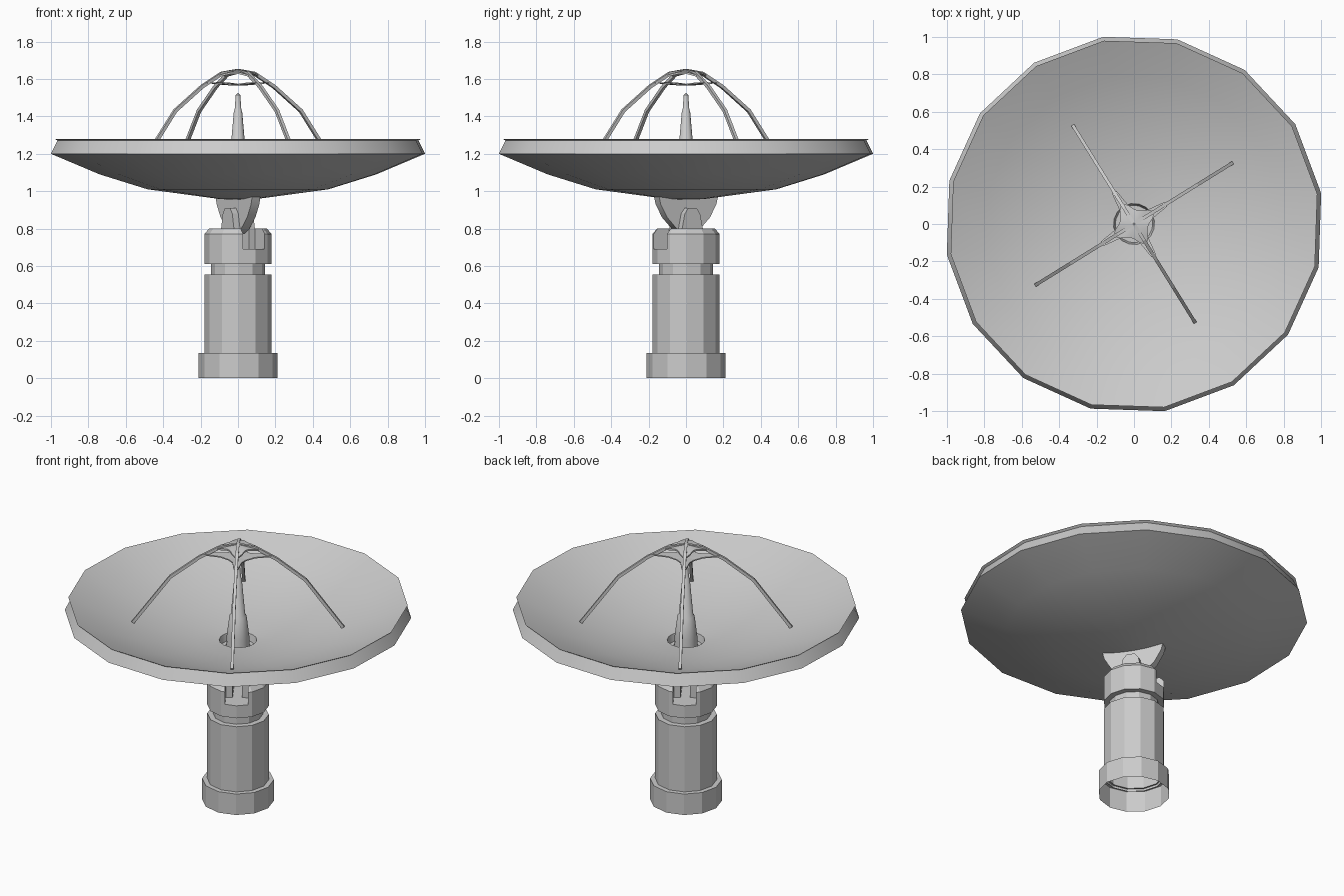
import bpy, bmesh, math
from mathutils import Matrix, Vector

if "Cube" in bpy.data.objects:
    bpy.data.objects.remove(bpy.data.objects["Cube"])

ROT = Matrix.Rotation(math.radians(31.8), 4, 'Z')   # whole model is turned about z


def finish(name, bm, smooth=None):
    bm.transform(ROT)
    bmesh.ops.recalc_face_normals(bm, faces=bm.faces)
    me = bpy.data.meshes.new(name)
    bm.to_mesh(me)
    bm.free()
    ob = bpy.data.objects.new(name, me)
    bpy.context.collection.objects.link(ob)
    if smooth:
        bpy.ops.object.select_all(action='DESELECT')
        ob.select_set(True)
        bpy.context.view_layer.objects.active = ob
        bpy.ops.object.shade_smooth_by_angle(angle=math.radians(smooth))
    return ob


def lathe(name, profile, sides, smooth=None):
    bm = bmesh.new()
    rings = []
    for r, z in profile:
        if r == 0:
            rings.append([bm.verts.new((0, 0, z))] * sides)
        else:
            rings.append([bm.verts.new((r * math.cos(2 * math.pi * i / sides),
                                        r * math.sin(2 * math.pi * i / sides), z))
                          for i in range(sides)])
    for a, b in zip(rings, rings[1:]):
        for i in range(sides):
            j = (i + 1) % sides
            bm.faces.new(list(dict.fromkeys((a[i], a[j], b[j], b[i]))))
    return finish(name, bm, smooth)


def prism(name, points, offset, smooth=None):
    bm = bmesh.new()
    face = bm.faces.new([bm.verts.new(p) for p in points])
    ext = bmesh.ops.extrude_face_region(bm, geom=[face])
    moved = [v for v in ext['geom'] if isinstance(v, bmesh.types.BMVert)]
    bmesh.ops.translate(bm, verts=moved, vec=offset)
    return finish(name, bm, smooth)


# Pedestal: open-bottomed foot, column and neck
lathe("base_foot", [(.21, 0), (.21, .135), (.17, .135)], 12)
lathe("column", [(.18, .12), (.18, .555), (.14, .555)], 12)
lathe("neck", [(.145, .55), (.145, .62)], 12)

# Head with a slot for the tilting bracket
head = lathe("yoke_head", [(0, .61), (.18, .61), (.18, .77), (.155, .80), (0, .80)], 12)
bm = bmesh.new()
bmesh.ops.create_cube(bm, size=1, matrix=Matrix.Translation((0, 0, .84)) @
                      Matrix.Diagonal((.135, .6, .3, 1)))
cutter = finish("slot_cutter", bm)
cutter.hide_render = True
cutter.hide_viewport = True
cut = head.modifiers.new("slot", 'BOOLEAN')
cut.operation = 'DIFFERENCE'
cut.object = cutter
cut.solver = 'EXACT'

# Fork tabs on both sides of the bracket
half = [(.065, .685), (.065, .80), (.048, .88), (.025, .91)]
outline = half + [(-y, z) for y, z in reversed(half)]
for side, x in (("right", .028), ("left", -.066)):
    prism("fork_tab_" + side, [(x, y, z) for y, z in outline], (.038, 0, 0))

# Dish bracket: rounded fan plate
half = [(.19, .99), (.175, .93), (.135, .86), (.075, .80), (.03, .775)]
outline = half + [(-y, z) for y, z in reversed(half)]
prism("dish_bracket", [(-.026, y, z) for y, z in outline], (.052, 0, 0), 30)

# Dish: outer shell, rim band, and inner bowl with a recess in the middle
bowl = [(r, 1.03 + .25 * (r / .993) ** 2) for r in (.993, .80, .61, .42, .25, .11)]
shell = [(0, .953), (.10, .958), (.49, 1.01), (.75, 1.09), (1.014, 1.20), (.978, 1.27)]
# 16 sides: vertices fall on the strut directions
lathe("dish", shell + bowl + [(.10, .99), (0, .99)], 16, 35)

# Feed horn
lathe("feed_horn", [(.07, .98), (.066, 1.06), (.05, 1.19), (.042, 1.2), (.022, 1.43),
                    (.018, 1.435), (.012, 1.515), (0, 1.525)], 12, 35)

# Four bent struts meeting at the top
path = [(.615, 1.13), (.505, 1.28), (.395, 1.43), (.225, 1.56), (.10, 1.63), (0, 1.645)]
w = .009
for k in range(4):
    bm = bmesh.new()
    rings = []
    for i, (r, z) in enumerate(path):
        a = Vector(path[max(i - 1, 0)])
        b = Vector(path[min(i + 1, len(path) - 1)])
        t = (b - a).normalized()
        n = Vector((t.y, -t.x)) * w
        rings.append([bm.verts.new((r + n.x * s, w * q, z + n.y * s))
                      for s, q in ((1, 1), (1, -1), (-1, -1), (-1, 1))])
    for a, b in zip(rings, rings[1:]):
        for i in range(4):
            j = (i + 1) % 4
            bm.faces.new((a[i], a[j], b[j], b[i]))
    bm.faces.new(rings[0])
    bm.faces.new(rings[-1])
    bm.transform(Matrix.Rotation(k * math.pi / 2, 4, 'Z'))
    finish("strut_%d" % (k + 1), bm)


# Star-shaped cap and thin lower reflector plate with concave edges between the struts
def star(name, tip, z_mid, z_valley, z_tip, thick):
    bm = bmesh.new()
    shape = [(-4, tip, z_tip), (4, tip, z_tip), (15, .105, (z_tip + z_valley) / 2),
             (32, .08, z_valley), (45, .075, z_valley), (58, .08, z_valley),
             (75, .105, (z_tip + z_valley) / 2)]
    tops = [Vector((r * math.cos(math.radians(a + q)), r * math.sin(math.radians(a + q)), z))
            for q in (0, 90, 180, 270) for a, r, z in shape]
    down = Vector((0, 0, -thick))
    up = [bm.verts.new(p) for p in tops]
    lo = [bm.verts.new(p + down) for p in tops]
    cu, cl = bm.verts.new((0, 0, z_mid)), bm.verts.new((0, 0, z_mid - thick))
    for i in range(len(up)):
        j = (i + 1) % len(up)
        bm.faces.new((cu, up[i], up[j]))
        bm.faces.new((cl, lo[j], lo[i]))
        bm.faces.new((up[i], lo[i], lo[j], up[j]))
    finish(name, bm, 30)


star("top_cap", .12, 1.65, 1.637, 1.622, .01)
star("lower_reflector", .20, 1.572, 1.574, 1.584, .007)
